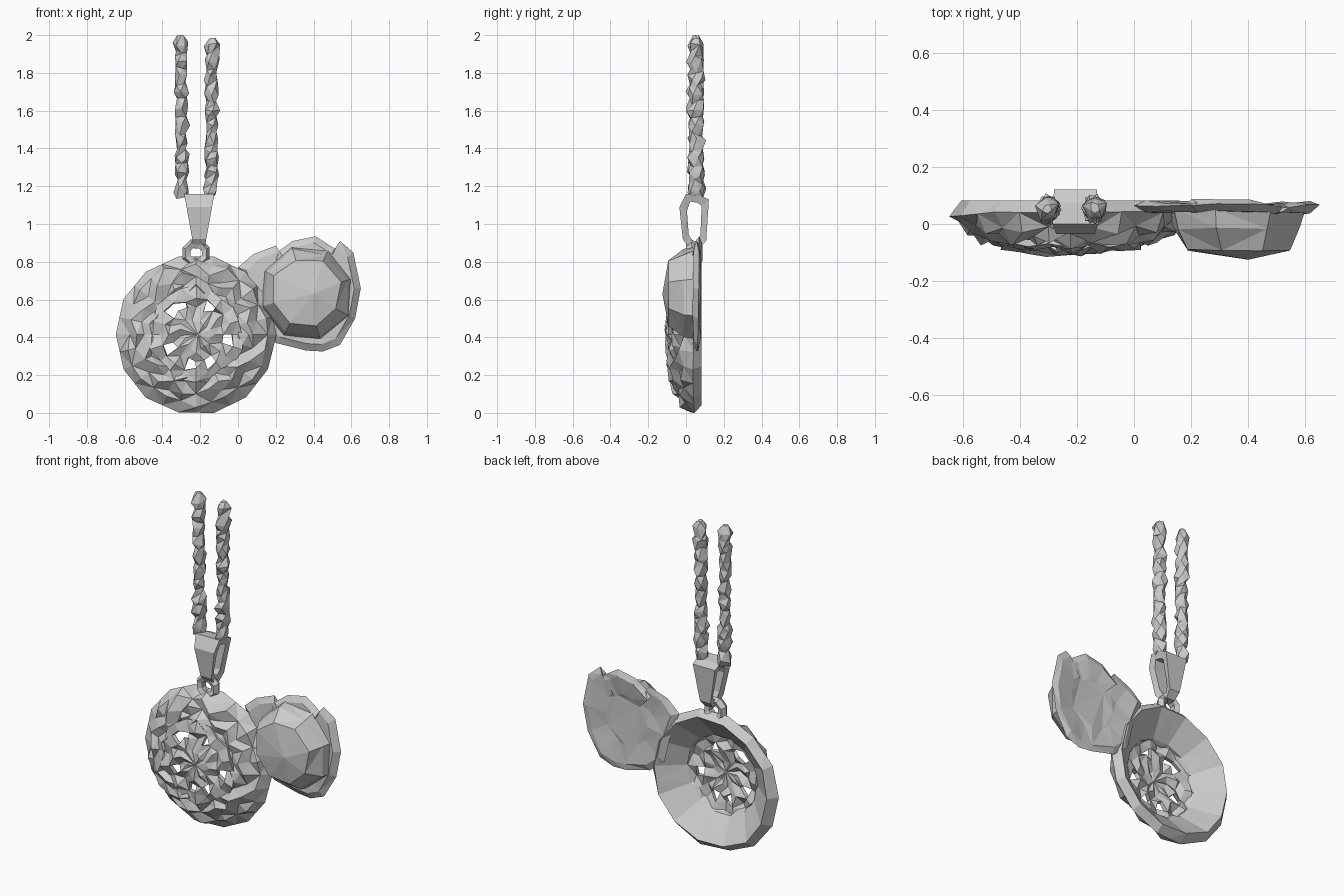
import bpy, bmesh, math, random
from mathutils import Vector

if "Cube" in bpy.data.objects:
    bpy.data.objects.remove(bpy.data.objects["Cube"])

random.seed(11)
TAU = 2 * math.pi


def finish(name, bm):
    bmesh.ops.remove_doubles(bm, verts=bm.verts[:], dist=0.0005)
    bmesh.ops.triangulate(bm, faces=bm.faces[:])
    bmesh.ops.recalc_face_normals(bm, faces=bm.faces[:])
    me = bpy.data.meshes.new(name)
    bm.to_mesh(me)
    bm.free()
    ob = bpy.data.objects.new(name, me)
    bpy.context.collection.objects.link(ob)
    return ob


def jit(a):
    return random.uniform(-a, a)


def loft(bm, rings):
    """Bridge equal-length closed rings of points; returns vertex rings."""
    vs = [[bm.verts.new(p) for p in r] for r in rings]
    n = len(vs[0])
    for a, b in zip(vs, vs[1:]):
        for i in range(n):
            j = (i + 1) % n
            bm.faces.new((a[i], a[j], b[j], b[i]))
    return vs


def polar(cx, cz, r, y, n, jr=0, jy=0, phase=0, wave=0, coarse=False):
    """Ring in the xz plane; wave alternates depth, coarse flattens odd points."""
    pts = []
    for i in range(n):
        a = TAU * i / n + phase
        q = r + jit(jr)
        pts.append(Vector((cx + q * math.cos(a), y + jit(jy) + wave * (-1) ** i, cz + q * math.sin(a))))
    if coarse:
        for i in range(1, n, 2):
            pts[i] = (pts[i - 1] + pts[(i + 1) % n]) / 2
    return pts


# round medallion: hollow back funnel, rim and carved front border
CX, CZ = -0.222, 0.415
N = 28
bm = bmesh.new()
inner = polar(CX, CZ, 0.24, -0.035, N, coarse=True)
rings = [inner,
         polar(CX, CZ, 0.385, 0.083, N, 0.006, 0, coarse=True),
         polar(CX, CZ, 0.425, 0.035, N, 0.003, 0.01, coarse=True),
         polar(CX, CZ, 0.37, -0.024, N, 0.02, 0.008, wave=0.012),
         polar(CX, CZ, 0.315, -0.05, N, 0.02, 0.01, wave=-0.016),
         polar(CX, CZ, 0.26, -0.066, N, 0.02, 0.01, wave=0.014),
         polar(CX, CZ, 0.22, -0.066, N, 0.015, 0.008, wave=-0.01),
         inner]
loft(bm, rings)
finish("medallion", bm)

# pierced flower filling the middle, with ragged spokes
bm = bmesh.new()
M = 20
radii = [(0.24, -0.062, 0.01), (0.19, -0.074, 0.012), (0.135, -0.074, -0.012), (0.075, -0.09, 0.006)]
vs = loft(bm, [polar(CX, CZ, r, y, M, 0.02, 0.008, wave=w) for r, y, w in radii])
hub = bm.verts.new((CX + 0.01, -0.095, CZ))
for i in range(M):
    bm.faces.new((vs[-1][i], vs[-1][(i + 1) % M], hub))
bm.faces.ensure_lookup_table()
holes = [bm.faces[M + i] for i in (3, 6, 7, 11, 14, 16, 19)]
bmesh.ops.delete(bm, geom=holes, context='FACES')
flower = finish("pierced_flower", bm)
mod = flower.modifiers.new("thickness", 'SOLIDIFY')
mod.thickness = 0.025
mod.offset = 0

# ragged leaf-like plate behind the side dome
outline = [(0.0, 0.77), (0.08, 0.84), (0.20, 0.885), (0.18, 0.83), (0.29, 0.91), (0.41, 0.935),
           (0.48, 0.89), (0.52, 0.865), (0.54, 0.91), (0.61, 0.85), (0.65, 0.66), (0.62, 0.50),
           (0.54, 0.36), (0.45, 0.325), (0.36, 0.33), (0.20, 0.37), (0.10, 0.45), (0.06, 0.62)]
bm = bmesh.new()
MX, MZ = 0.36, 0.64


def plate_ring(s, y, j):
    return [Vector((MX + (x - MX) * s, y + jit(j), MZ + (z - MZ) * s)) for x, z in outline]


vs = loft(bm, [plate_ring(0.6, 0.04, 0), plate_ring(0.88, 0.04, 0.006), plate_ring(1.0, 0.063, 0.008),
               plate_ring(0.88, 0.078, 0.01), plate_ring(0.5, 0.062, 0.008)])
bm.faces.new(vs[0])
bm.faces.new(vs[-1])
finish("ragged_plate", bm)

# faceted side dome
bm = bmesh.new()
DX, DZ = 0.36, 0.635
rings = [polar(DX, DZ, r, y, 8, j, j * 0.4, 0.3)
         for r, y, j in ((0.255, 0.055, 0.006), (0.238, -0.015, 0.014), (0.185, -0.092, 0.012))]
vs = loft(bm, rings)
tip = bm.verts.new((0.40, -0.125, 0.63))
for i in range(8):
    bm.faces.new((vs[-1][i], vs[-1][(i + 1) % 8], tip))
finish("side_dome", bm)

# tapering bail: wide at the chain, narrow at the jump ring
bm = bmesh.new()
BX, BY = -0.205, 0.045
path = [(-0.045, 1.16), (0.03, 1.15), (0.076, 1.13), (0.062, 0.91), (0.025, 0.87),
        (-0.025, 0.87), (-0.062, 0.92), (-0.08, 1.09)]
sections = []
for y, z in path:
    t = (z - 0.87) / 0.29
    w = 0.028 + 0.052 * t
    iy = max(-0.04, min(0.04, y * 0.5))
    iz = 1.015 + (z - 1.015) * 0.72
    sections.append([Vector((BX - w, BY + y, z)), Vector((BX + w, BY + y, z)),
                     Vector((BX + w * 0.85, BY + iy, iz)), Vector((BX - w * 0.85, BY + iy, iz))])
loft(bm, sections + [sections[0]])
finish("bail", bm)

# jump ring joining bail and medallion
bm = bmesh.new()
rings = []
for i in range(9):
    a = TAU * i / 8 + TAU / 16
    rings.append([Vector((-0.222 + (0.053 + 0.025 * math.cos(b)) * math.cos(a),
                          0.03 + 0.032 * math.sin(b),
                          0.845 + (0.053 + 0.025 * math.cos(b)) * math.sin(a)))
                  for b in (TAU * k / 5 for k in range(5))])
loft(bm, rings)
finish("jump_ring", bm)


# two crumpled, twisted chain strands
def chain(name, x0, x1, top):
    bm = bmesh.new()
    rings, steps = [], 20
    for k in range(steps + 1):
        t = k / steps
        z = 1.14 + (top - 1.14) * t
        bulge = 0.043 if k % 2 else 0.032
        if k == steps:
            bulge = 0.022
        ring = []
        for i in range(5):
            a = TAU * i / 5 + k * 0.55
            r = bulge + jit(0.009)
            zz = z + (jit(0.018) if k < steps else 0)
            ring.append(Vector((x0 + (x1 - x0) * t + r * 0.92 * math.cos(a),
                                0.053 + r * 1.08 * math.sin(a), zz)))
        rings.append(ring)
    vs = loft(bm, rings)
    bm.faces.new(vs[0])
    bm.faces.new(vs[-1])
    finish(name, bm)


chain("chain_left", -0.297, -0.303, 2.0)
chain("chain_right", -0.142, -0.136, 1.985)
